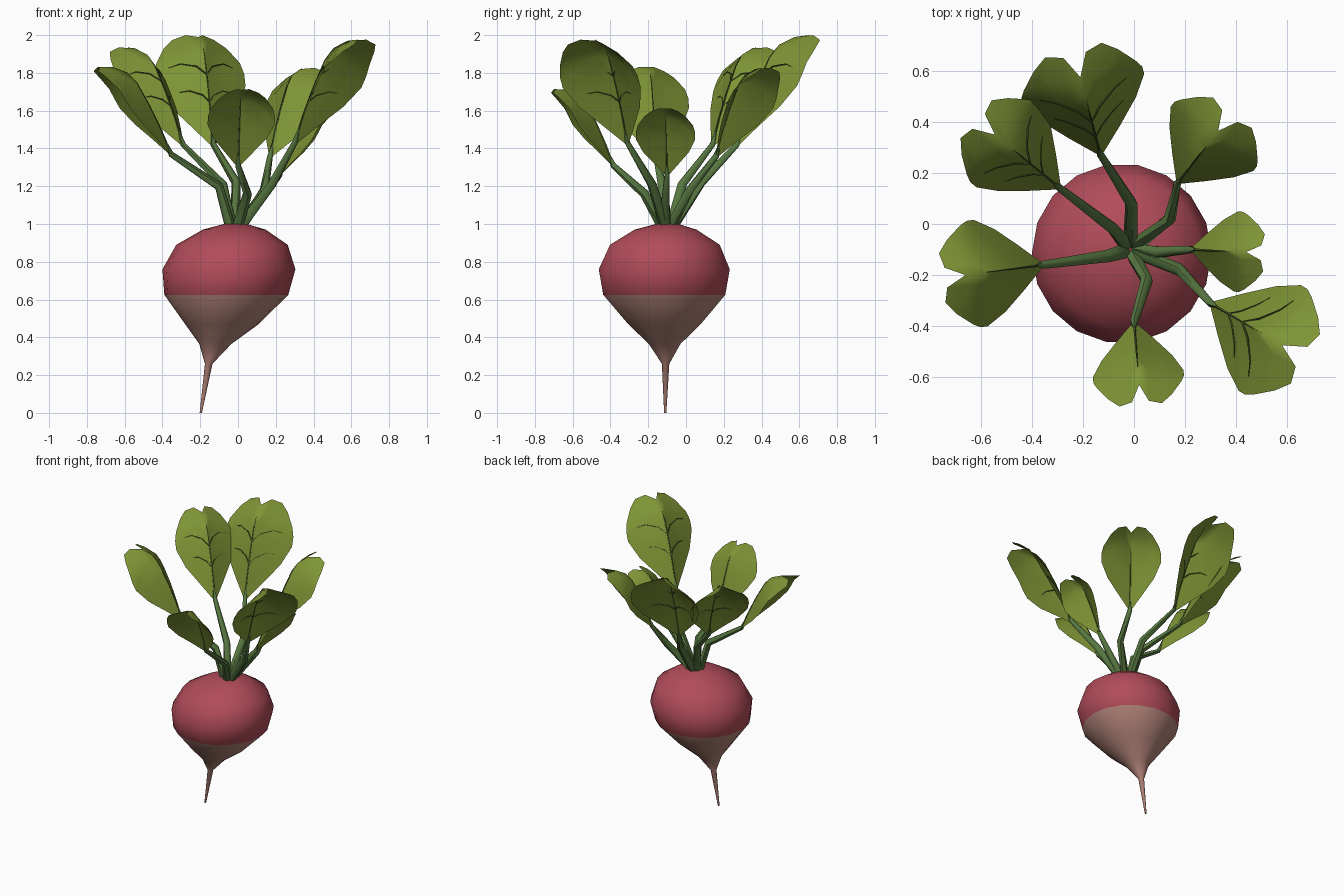
import bpy, bmesh, math
from mathutils import Vector

cube = bpy.data.objects.get("Cube")
if cube:
    bpy.data.objects.remove(cube, do_unlink=True)


def material(name, rgb):
    m = bpy.data.materials.new(name)
    m.use_nodes = True
    m.diffuse_color = (*rgb, 1)
    bsdf = m.node_tree.nodes["Principled BSDF"]
    bsdf.inputs["Base Color"].default_value = (*rgb, 1)
    bsdf.inputs["Roughness"].default_value = 0.8
    return m


RED = material("radish red", (0.44, 0.072, 0.1))
TAN = material("root tan", (0.44, 0.225, 0.185))
STEM = material("stem green", (0.095, 0.185, 0.052))
LEAF = material("leaf green", (0.21, 0.295, 0.036))
VEIN = material("vein dark green", (0.06, 0.10, 0.02))


def finish(bm, name, mats, angle=60):
    bmesh.ops.recalc_face_normals(bm, faces=bm.faces)
    mesh = bpy.data.meshes.new(name)
    bm.to_mesh(mesh)
    bm.free()
    for m in mats:
        mesh.materials.append(m)
    ob = bpy.data.objects.new(name, mesh)
    bpy.context.collection.objects.link(ob)
    bpy.ops.object.select_all(action="DESELECT")
    ob.select_set(True)
    bpy.context.view_layer.objects.active = ob
    bpy.ops.object.shade_smooth_by_angle(angle=math.radians(angle))
    return ob


def bridge(bm, a, b):
    n = len(a)
    return [bm.faces.new((a[i], a[(i + 1) % n], b[(i + 1) % n], b[i])) for i in range(n)]


def tube(bm, points, radii, sides):
    """Tapered tube swept along a short path."""
    rings = []
    for i, p in enumerate(points):
        d = (points[min(i + 1, len(points) - 1)] - points[max(i - 1, 0)]).normalized()
        u = d.cross(Vector((0.31, 0.2, 0.93))).normalized()
        v = d.cross(u)
        angles = [math.tau * k / sides for k in range(sides)]
        rings.append([bm.verts.new(p + radii[i] * (u * math.cos(a) + v * math.sin(a))) for a in angles])
    for a, b in zip(rings, rings[1:]):
        bridge(bm, a, b)
    bm.faces.new(rings[0])
    bm.faces.new(rings[-1])


def interp(table, x):
    """Piecewise linear lookup."""
    for (x0, y0), (x1, y1) in zip(table, table[1:]):
        if x <= x1:
            return y0 + (y1 - y0) * (x - x0) / (x1 - x0)
    return table[-1][1]


# Root: stacked rings (height, radius, centre x, centre y)
SIDES = 18
PROFILE = [(0.0, 0.006, -0.197, -0.11), (0.26, 0.02, -0.155, -0.108),
           (0.365, 0.085, -0.12, -0.113), (0.47, 0.195, -0.085, -0.114),
           (0.625, 0.328, -0.062, -0.115), (0.76, 0.352, -0.048, -0.115),
           (0.89, 0.295, -0.032, -0.112), (0.97, 0.167, -0.02, -0.108),
           (1.0, 0.06, -0.015, -0.1)]
bm = bmesh.new()
rings = []
for z, r, cx, cy in PROFILE:
    angles = [math.tau * k / SIDES for k in range(SIDES)]
    rings.append([bm.verts.new((cx + r * math.cos(a), cy + r * math.sin(a), z)) for a in angles])
for a, b in zip(rings, rings[1:]):
    bridge(bm, a, b)
bm.faces.new(rings[0])
bm.faces.new(rings[-1])
for f in bm.faces:
    f.material_index = 1 if f.calc_center_median().z < 0.62 else 0
finish(bm, "root", [RED, TAN])

# Leaf shape: width along the length, column length and fold across the width,
# and the arch of the midrib, which curls outward at the tip
WIDTH = [(0, 0.05), (0.25, 0.42), (0.5, 0.78), (0.75, 1.0), (0.9, 1.0), (1, 0.93)]
REACH = [(0, 1.0), (0.2, 1.08), (0.5, 1.06), (0.75, 0.97), (1, 0.82)]
FOLD = [(0, 0), (0.2, 0.12), (0.5, 0.3), (0.75, 0.45), (1, 0.58)]
ARCH = [(0, 0), (0.25, 0.05), (0.5, 0.085), (0.75, 0.105), (0.88, 0.085), (1, 0), (1.1, -0.09)]
COLUMNS = [-1, -0.75, -0.5, -0.2, 0, 0.2, 0.5, 0.75, 1]
ROWS = [0, 0.25, 0.5, 0.75, 0.88, 1]


def leaf_surface(base, tip, half):
    along = tip - base
    side = along.cross(Vector((0, 0, 1))).normalized()
    under = side.cross(along).normalized()
    if under.z > 0:
        under = -under

    def point(s, r):
        w = half * interp(WIDTH, r)
        t = r * interp(REACH, abs(s))
        drop = w * interp(FOLD, abs(s)) - along.length * interp(ARCH, t)
        return base + along * t + side * s * w + under * drop
    return point


# Sprouts: stem bend, leaf base, leaf tip, leaf half width, pairs of side veins
SPROUTS = {
    "back": ((-0.01, 0.08, 1.22), (-0.13, 0.27, 1.42), (-0.21, 0.575, 1.99), 0.245, 2),
    "back_right": ((-0.08, -0.02, 1.21), (-0.29, 0.14, 1.42), (-0.545, 0.35, 1.93), 0.205, 2),
    "right": ((-0.10, -0.125, 1.2), (-0.355, -0.16, 1.37), (-0.66, -0.2, 1.83), 0.21, 0),
    "front": ((0.05, -0.22, 1.16), (0.0, -0.385, 1.31), (0.02, -0.63, 1.71), 0.178, 0),
    "front_left": ((0.18, -0.18, 1.21), (0.30, -0.31, 1.43), (0.58, -0.475, 1.97), 0.24, 2),
    "left": ((0.1, -0.11, 1.11), (0.22, -0.10, 1.26), (0.44, -0.11, 1.61), 0.157, 0),
    "back_left": ((0.14, 0.02, 1.18), (0.17, 0.16, 1.36), (0.33, 0.365, 1.82), 0.205, 0),
}
CROWN = Vector((-0.015, -0.1, 0.98))

for name, (bend, base, tip, half, pairs) in SPROUTS.items():
    bend, base, tip = Vector(bend), Vector(base), Vector(tip)
    point = leaf_surface(base, tip, half)

    # Bent stem running into the leaf
    out = Vector((bend.x - CROWN.x, bend.y - CROWN.y, 0)).normalized()
    bm = bmesh.new()
    tube(bm, [CROWN + out * 0.025, bend, base, point(0, 0.12)], [0.029, 0.025, 0.016, 0.005], 6)
    finish(bm, name + "_stem", [STEM])

    # Folded, notched leaf blade
    bm = bmesh.new()
    grid = [[bm.verts.new(point(s, r)) for s in COLUMNS] for r in ROWS]
    for lo, hi in zip(grid, grid[1:]):
        for i in range(len(COLUMNS) - 1):
            bm.faces.new((lo[i], lo[i + 1], hi[i + 1], hi[i]))
    finish(bm, name + "_leaf", [LEAF])

    # Midrib and paired side veins
    bm = bmesh.new()
    tube(bm, [point(0, r) for r in (0.08, 0.25, 0.5, 0.75, 0.86)], [0.006, 0.005, 0.004, 0.003, 0.001], 4)
    for i in range(pairs):
        for s in (-1, 1):
            path = [point(s * k, 0.36 + 0.24 * i + 0.22 * k) for k in (0, 0.2, 0.5, 0.72)]
            tube(bm, path, [0.004, 0.004, 0.003, 0.001], 4)
    finish(bm, name + "_leaf_veins", [VEIN])
